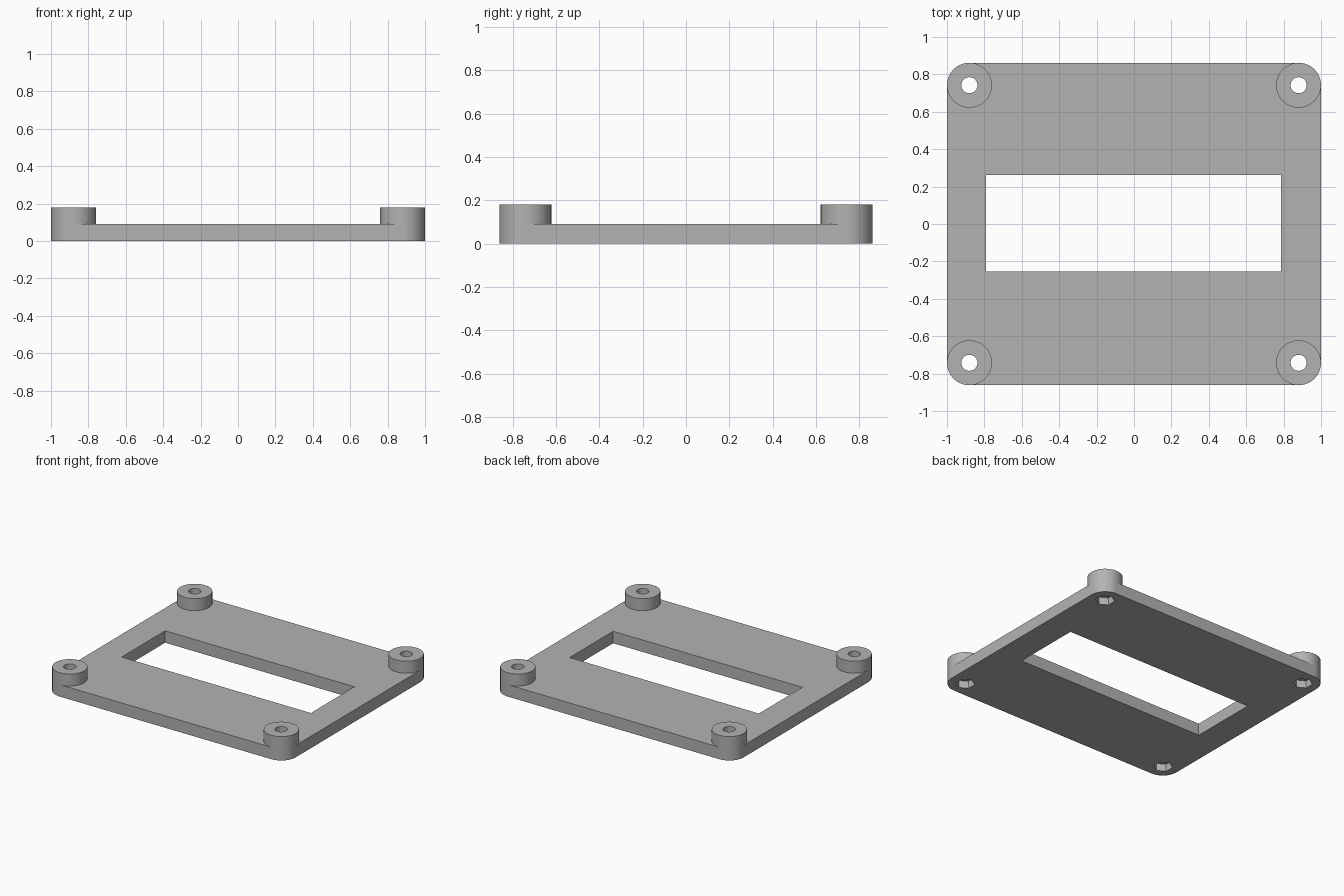
import bpy
import math

old = bpy.data.objects.get("Cube")
if old:
    bpy.data.objects.remove(old, do_unlink=True)

HALF_X, HALF_Y = 1.0, 0.862
BOSS_R, HOLE_R, HEX_R = 0.12, 0.043, 0.066
PLATE_H, BOSS_H, POCKET_H = 0.09, 0.18, 0.055
CX, CY = HALF_X - BOSS_R, HALF_Y - BOSS_R
CORNERS = [(CX, CY), (-CX, CY), (-CX, -CY), (CX, -CY)]
SIDES = 64

grey = bpy.data.materials.new("light grey")
grey.use_nodes = True
colour = (0.45, 0.45, 0.45, 1)
grey.diffuse_color = colour
grey.node_tree.nodes["Principled BSDF"].inputs["Base Color"].default_value = colour


def prism(name, outline, z0, z1):
    """Extrude a counter-clockwise outline from z0 to z1."""
    n = len(outline)
    verts = [(x, y, z) for z in (z0, z1) for x, y in outline]
    faces = [list(range(n))[::-1], list(range(n, 2 * n))]
    faces += [(i, (i + 1) % n, n + (i + 1) % n, n + i) for i in range(n)]
    mesh = bpy.data.meshes.new(name)
    mesh.from_pydata(verts, [], faces)
    mesh.materials.append(grey)
    obj = bpy.data.objects.new(name, mesh)
    bpy.context.collection.objects.link(obj)
    return obj


def arc(cx, cy, r, sides, start=0, count=None):
    """Points of a regular polygon, or of part of one."""
    steps = range(start, start + (count or sides))
    return [(cx + r * math.cos(math.tau * i / sides),
             cy + r * math.sin(math.tau * i / sides)) for i in steps]


def combine(target, tool, operation):
    """Apply an exact boolean and remove the helper."""
    mod = target.modifiers.new(operation, "BOOLEAN")
    mod.operation = operation
    mod.solver = "EXACT"
    mod.object = tool
    tool.hide_render = True
    bpy.context.view_layer.objects.active = target
    bpy.ops.object.modifier_apply(modifier=mod.name)
    bpy.data.objects.remove(tool, do_unlink=True)


# Plate with rounded corners
quarter = SIDES // 4
outline = []
for k, (cx, cy) in enumerate(CORNERS):
    outline += arc(cx, cy, BOSS_R, SIDES, k * quarter, quarter + 1)
plate = prism("mounting_plate", outline, 0, PLATE_H)

# Corner bosses
for cx, cy in CORNERS:
    combine(plate, prism("boss", arc(cx, cy, BOSS_R, SIDES), 0, BOSS_H), "UNION")

# Screw holes and hexagonal nut pockets underneath
for cx, cy in CORNERS:
    combine(plate, prism("hole", arc(cx, cy, HOLE_R, 32), -0.1, 0.3), "DIFFERENCE")
    hexagon = [(cx - (y - cy), cy + (x - cx)) for x, y in arc(cx, cy, HEX_R, 6)]
    combine(plate, prism("pocket", hexagon, -0.1, POCKET_H), "DIFFERENCE")

# Rectangular window
window = [(-0.79, -0.255), (0.785, -0.255), (0.785, 0.262), (-0.79, 0.262)]
combine(plate, prism("window", window, -0.1, 0.3), "DIFFERENCE")

# Smooth round walls, sharp edges
bpy.ops.object.select_all(action="DESELECT")
plate.select_set(True)
bpy.context.view_layer.objects.active = plate
bpy.ops.object.shade_smooth_by_angle(angle=math.radians(30))
